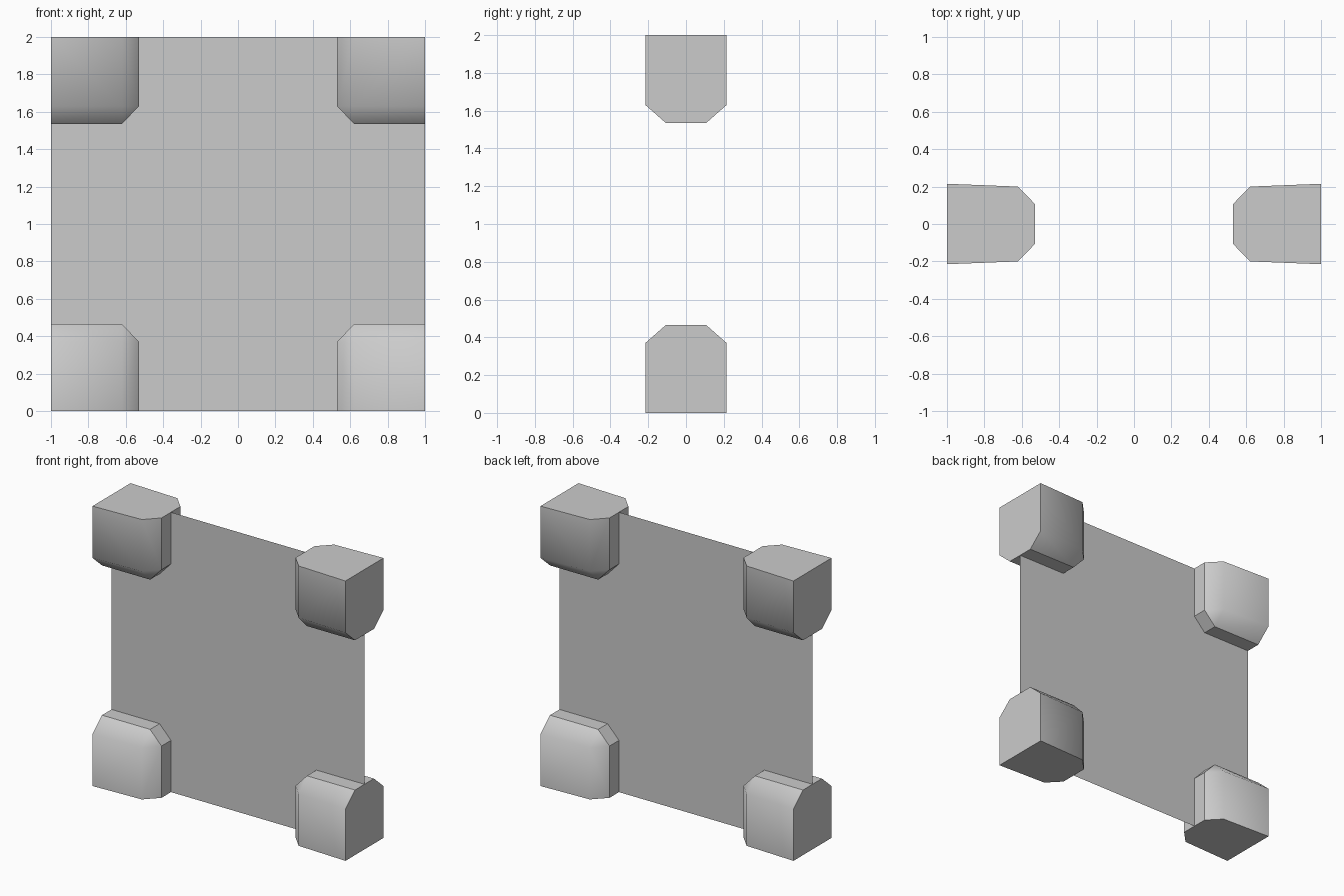
import bpy, bmesh

if "Cube" in bpy.data.objects:
    bpy.data.objects.remove(bpy.data.objects["Cube"])


def add_object(name, bm, location=(0, 0, 0)):
    mesh = bpy.data.meshes.new(name)
    bm.to_mesh(mesh)
    bm.free()
    obj = bpy.data.objects.new(name, mesh)
    obj.location = location
    bpy.context.collection.objects.link(obj)
    return obj


# Thin square sheet standing upright
bm = bmesh.new()
bm.faces.new([bm.verts.new((x, 0, z)) for x, z in ((-1, 0), (1, 0), (1, 2), (-1, 2))])
add_object("panel", bm)

# Corner block: x, z outlines lofted along y, wide in the middle, narrow at the faces
wide = [(1, 0), (0.53, 0), (0.53, 0.37), (0.62, 0.465), (1, 0.465)]
narrow = [(1, 0), (0.62, 0), (0.62, 0.37), (0.62, 0.37), (1, 0.37)]


def ring(bm, outline, side, is_face):
    def depth(x):
        return 0.2 + 0.015 * (x - 0.62) / 0.38 if is_face else 0.107
    # z is relative to the panel centre so the mirror works about it
    return [bm.verts.new((x, side * depth(x), z - 1)) for x, z in outline]


bm = bmesh.new()
rings = [ring(bm, narrow, -1, True), ring(bm, wide, -1, False),
         ring(bm, wide, 1, False), ring(bm, narrow, 1, True)]
for a, b in zip(rings, rings[1:]):
    for i in range(5):
        j = (i + 1) % 5
        bm.faces.new((a[i], a[j], b[j], b[i]))
bm.faces.new(rings[0])
bm.faces.new(rings[-1])
bmesh.ops.remove_doubles(bm, verts=bm.verts, dist=0.0005)
bmesh.ops.recalc_face_normals(bm, faces=bm.faces)
bm.normal_update()

# Front, back and bevels shade smoothly together; the edge strips and end caps stay flat
for f in bm.faces:
    f.smooth = abs(f.normal.y) > 0.1

# Mirror to all four corners
blocks = add_object("corner_blocks", bm, (0, 0, 1))
mirror = blocks.modifiers.new("four_corners", 'MIRROR')
mirror.use_axis = (True, False, True)
mirror.use_mirror_merge = False
